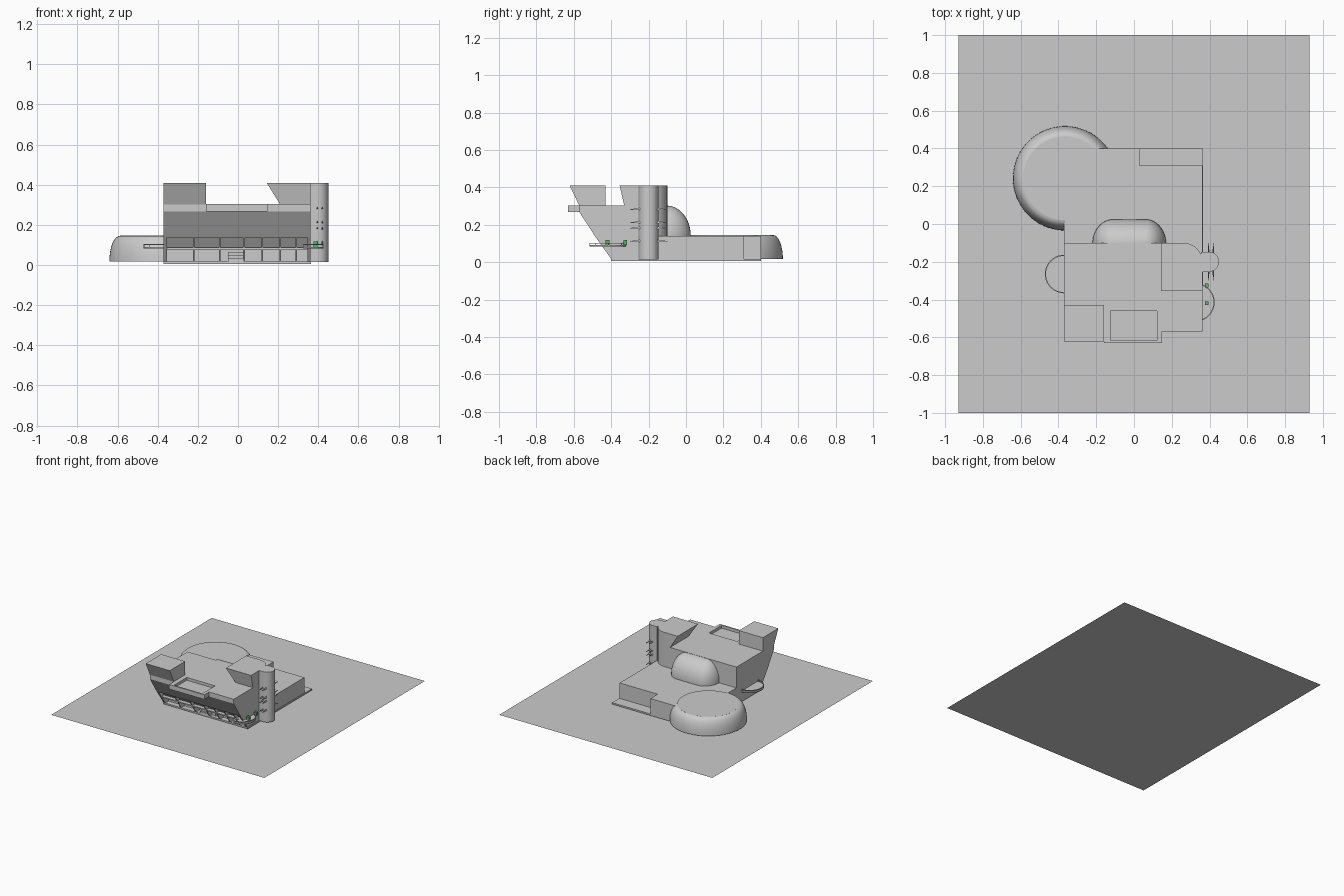
import bpy, bmesh
from math import sin, cos, pi, radians

if "Cube" in bpy.data.objects:
    bpy.data.objects.remove(bpy.data.objects["Cube"])


def finish(name, bm, smooth=False, color=None):
    bmesh.ops.remove_doubles(bm, verts=bm.verts, dist=1e-5)
    bmesh.ops.recalc_face_normals(bm, faces=bm.faces)
    me = bpy.data.meshes.new(name)
    bm.to_mesh(me)
    bm.free()
    ob = bpy.data.objects.new(name, me)
    bpy.context.collection.objects.link(ob)
    if smooth:
        bpy.ops.object.select_all(action='DESELECT')
        ob.select_set(True)
        bpy.context.view_layer.objects.active = ob
        bpy.ops.object.shade_smooth_by_angle(angle=radians(35))
    if color:
        mat = bpy.data.materials.new(name)
        mat.diffuse_color = color
        mat.use_nodes = True
        mat.node_tree.nodes["Principled BSDF"].inputs["Base Color"].default_value = mat.diffuse_color
        me.materials.append(mat)
    return ob


def loft(name, a, b, **kw):
    """Closed solid between two matching outlines."""
    bm = bmesh.new()
    va, vb = [bm.verts.new(p) for p in a], [bm.verts.new(p) for p in b]
    n = len(a)
    bm.faces.new(va)
    bm.faces.new(vb)
    for i in range(n):
        bm.faces.new((va[i], va[(i + 1) % n], vb[(i + 1) % n], vb[i]))
    return finish(name, bm, **kw)


def plan(name, pts, z0, z1, **kw):
    return loft(name, [(x, y, z0) for x, y in pts], [(x, y, z1) for x, y in pts], **kw)


def side(name, pts, x0, x1, **kw):
    return loft(name, [(x0, y, z) for y, z in pts], [(x1, y, z) for y, z in pts], **kw)


def rect(x0, x1, y0, y1):
    return [(x0, y0), (x1, y0), (x1, y1), (x0, y1)]


def box(name, x0, x1, y0, y1, z0, z1, **kw):
    return plan(name, rect(x0, x1, y0, y1), z0, z1, **kw)


def arc(cx, cy, r, a0, a1, n=24):
    return [(cx + r * cos(radians(a0 + (a1 - a0) * i / n)),
             cy + r * sin(radians(a0 + (a1 - a0) * i / n))) for i in range(n + 1)]


# site sheet
bm = bmesh.new()
bm.faces.new([bm.verts.new((x, y, 0)) for x, y in rect(-.93, .93, -1, 1)])
finish("site", bm)

# floor slab and low rear wing with a notched corner terrace
box("floor_slab", -.37, .365, -.40, .40, .006, .018)
plan("rear_wing", [(-.37, -.36), (.362, -.36), (.362, .31), (.03, .31), (.03, .40), (-.37, .40)],
     .018, .14)

# round hall: flat drum with a curved outer shell
CX, CY = -.365, .242
plan("hall_drum", arc(CX, CY, .222, 0, 352.5, 47), .018, .146, smooth=True)
bm = bmesh.new()
profile = [(.22 + .056 * cos(t * pi / 16) ** .9 if t < 8 else .22, .018 + .128 * sin(t * pi / 16))
           for t in range(9)]
rings = []
for i in range(49):
    a = radians(35 + 235 * i / 48)
    rings.append([bm.verts.new((CX + r * cos(a), CY + r * sin(a), z))
                  for r, z in profile + [(.215, .018)]])
for p, q in zip(rings, rings[1:]):
    for j in range(len(p)):
        k = (j + 1) % len(p)
        bm.faces.new((p[j], p[k], q[k], q[j]))
bm.faces.new(rings[0])
bm.faces.new(rings[-1])
finish("hall_shell", bm, smooth=True)

# rounded vault behind the upper storey: stretched half ellipsoid
bm = bmesh.new()
bmesh.ops.create_uvsphere(bm, u_segments=48, v_segments=24, radius=1)
for v in bm.verts:
    x, y, z = v.co
    shift = 0 if abs(x) < 1e-4 else (.085 if x > 0 else -.085)
    v.co = (-.025 + x * .11 + shift, -.105 + y * .13, .145 + z * .158)
bmesh.ops.bisect_plane(bm, geom=bm.verts[:] + bm.edges[:] + bm.faces[:], plane_co=(0, 0, .138),
                       plane_no=(0, 0, 1), clear_inner=True)
bmesh.ops.bisect_plane(bm, geom=bm.verts[:] + bm.edges[:] + bm.faces[:], plane_co=(0, -.12, 0),
                       plane_no=(0, 1, 0), clear_inner=True)
finish("rear_vault", bm, smooth=True)

# overhanging upper storey with sloped front and one rounded rear corner
corner = arc(.262, -.20, .10, 0, 90, 10)
low = [(-.37, -.485), (.362, -.485)] + corner + [(-.37, -.10)]
top = [(-.37, -.57), (.362, -.57)] + corner + [(-.37, -.10)]
loft("upper_storey_slope", [(x, y, .137) for x, y in low], [(x, y, .268) for x, y in top], smooth=True)
roof = plan("upper_storey_band", top, .268, .304, smooth=True)
balcony = box("front_bay", -.16, .147, -.63, -.57, .268, .304)

# sunken roof terrace
cutter = box("terrace_cutter", -.125, .122, -.618, -.46, .282, .35)
cutter.hide_render = True
cutter.hide_viewport = True
for ob in (roof, balcony):
    mod = ob.modifiers.new("terrace", 'BOOLEAN')
    mod.object = cutter
    mod.solver = 'EXACT'

# roof blocks with leaning faces
side("left_roof_block", [(-.57, .302), (-.43, .302), (-.43, .41), (-.622, .41)], -.37, -.16)
block_back = arc(.262, -.20, .10, 0, 90, 10)
loft("right_roof_block",
     [(x, y, .302) for x, y in [(.21, -.33), (.362, -.33)] + block_back + [(.21, -.10)]],
     [(x, y, .41) for x, y in [(.143, -.355), (.362, -.355)] + block_back + [(.143, -.10)]],
     smooth=True)

# sloped side walls and slim front fins under the overhang
wall = [(-.40, .018), (-.485, .137), (-.10, .137), (-.10, .018)]
for name, x0, x1 in (("left_wall", -.37, -.355), ("right_wall", .347, .362)):
    side(name, wall, x0, x1)
for i, x in enumerate((-.22, -.09, .03, .12, .21, .29)):
    side(f"front_fin_{i}", [(-.36, .018), (-.40, .018), (-.478, .137), (-.36, .137)], x - .004, x + .004)

# front: middle deck, sloped glazing, door and steps
box("front_deck", -.355, .347, -.445, -.355, .078, .087)
loft("front_glazing", [(x, y, .087) for x, y in rect(-.355, .347, -.415, -.36)],
     [(x, y, .137) for x, y in rect(-.355, .347, -.45, -.36)])
box("entrance_door", .034, .116, -.372, -.36, .018, .078, color=(1, 1, 1, 1))
box("door_post", .065, .07, -.378, -.36, .018, .078)
for i in range(3):
    box(f"front_step_{i}", -.05, .025, -.40 + i * .012, -.36, .018 + i * .016, .034 + i * .016)

# half-round side balconies with thin rails
for name, cx, cy, a0, a1 in (("left_balcony", -.37, -.265, 90, 270), ("right_balcony", .325, -.415, -90, 90)):
    plan(name, arc(cx, cy, .102, a0, a1), .083, .091, smooth=True)
    outer, inner = arc(cx, cy, .102, a0, a1), arc(cx, cy, .096, a0, a1)
    plan(name + "_rail", outer + inner[::-1], .099, .104, smooth=True)
    for j in range(0, 25, 6):
        x, y = arc(cx, cy, .099, a0, a1)[j]
        box(f"{name}_post_{j}", x - .002, x + .002, y - .002, y + .002, .088, .101)
for i, y in enumerate((-.42, -.325)):
    box(f"plant_{i}", .375, .395, y - .01, y + .01, .091, .118, color=(.1, .45, .12, 1))

# stair tower with round outer end and small blade fins
plan("stair_tower", [(.355, -.253)] + arc(.397, -.20, .053, -90, 90) + [(.355, -.147)],
     .015, .41, smooth=True)
for i, z in enumerate((.115, .185, .215, .285)):
    for s in (-1, 1):
        for x in (.395, .42):
            y0, y1 = -.20 + s * .04, -.20 + s * .10
            loft(f"tower_fin_{i}_{s}_{x}",
                 [(x - .005, y0, z - .007), (x + .005, y0, z - .007), (x, y0, z + .007)],
                 [(x - .001, y1, z - .005), (x + .001, y1, z - .005), (x, y1, z - .002)])
